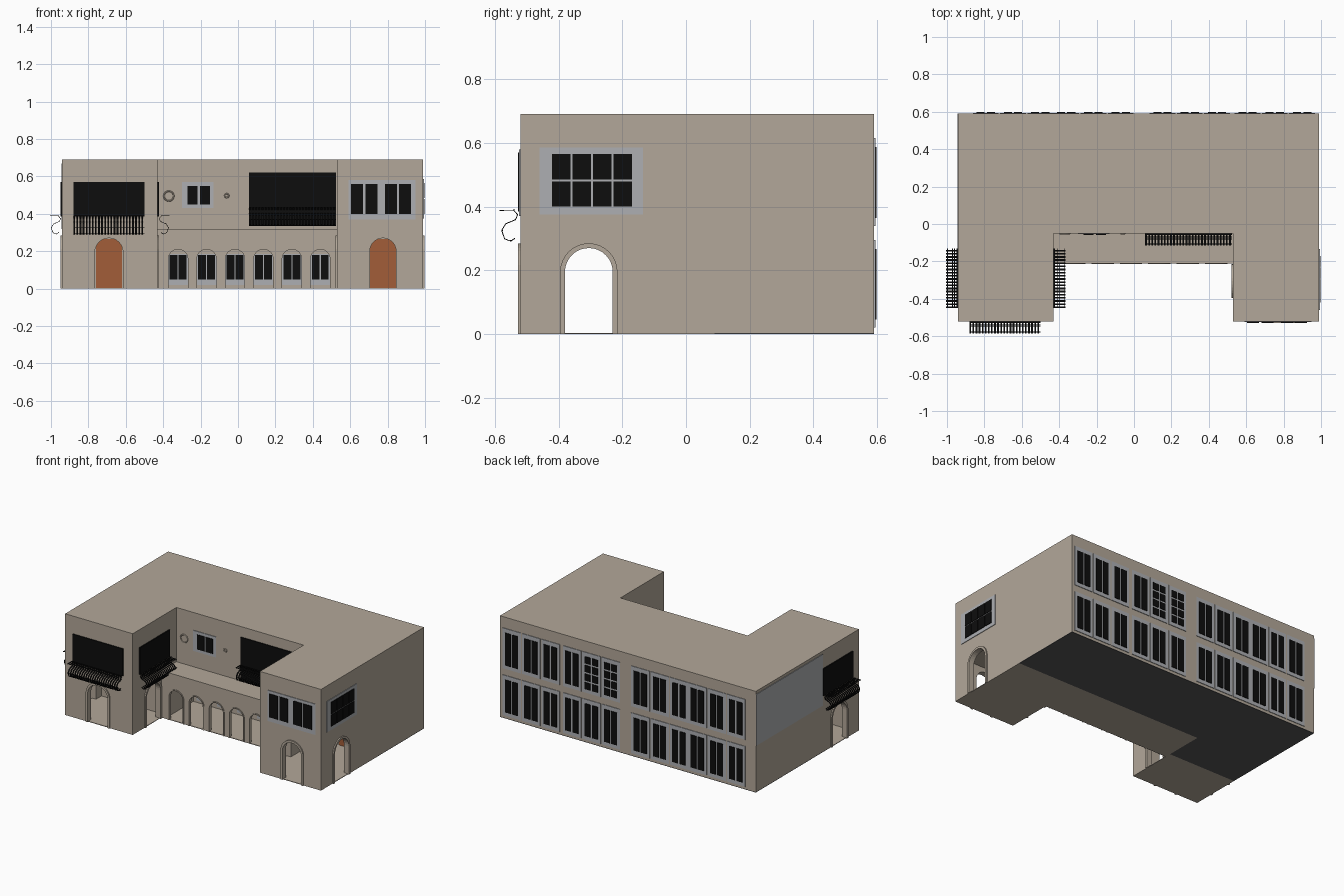
import bpy, bmesh, math

cube = bpy.data.objects.get("Cube")
if cube:
    bpy.data.objects.remove(cube, do_unlink=True)


def material(name, rgb):
    m = bpy.data.materials.new(name)
    m.use_nodes = True
    m.diffuse_color = (*rgb, 1)
    m.node_tree.nodes["Principled BSDF"].inputs["Base Color"].default_value = (*rgb, 1)
    return m


stone = material("beige_stone", (0.45, 0.39, 0.32))
grey = material("grey_frame", (0.42, 0.43, 0.45))
black = material("black_iron", (0.004, 0.004, 0.004))
terracotta = material("terracotta", (0.36, 0.11, 0.04))
dark = material("dark_base", (0.09, 0.09, 0.09))

PLACE = {"x": lambda u, v, d: (d, u, v),
         "y": lambda u, v, d: (u, d, v),
         "z": lambda u, v, d: (u, v, d)}


def finish(name, bm, mat):
    bmesh.ops.recalc_face_normals(bm, faces=bm.faces)
    mesh = bpy.data.meshes.new(name)
    bm.to_mesh(mesh)
    bm.free()
    mesh.materials.append(mat)
    ob = bpy.data.objects.new(name, mesh)
    bpy.context.collection.objects.link(ob)
    return ob


def add_prism(bm, axis, pts, d0, d1):
    at = PLACE[axis]
    rings = [[bm.verts.new(at(u, v, d)) for u, v in pts] for d in (d0, d1)]
    bm.faces.new(rings[0])
    bm.faces.new(rings[1])
    for i in range(len(pts)):
        j = (i + 1) % len(pts)
        bm.faces.new((rings[0][i], rings[0][j], rings[1][j], rings[1][i]))


def prism(name, axis, pts, d0, d1, mat=stone):
    bm = bmesh.new()
    add_prism(bm, axis, pts, d0, d1)
    return finish(name, bm, mat)


def rect(u0, u1, v0, v1):
    return [(u0, v0), (u1, v0), (u1, v1), (u0, v1)]


def arch(centre, half, top, bottom, steps=16):
    spring = top - half
    arc = [(centre + half * math.cos(math.pi * i / steps),
            spring + half * math.sin(math.pi * i / steps)) for i in range(steps + 1)]
    return [(centre + half, bottom)] + arc + [(centre - half, bottom)]


def boolean(target, tool, operation="DIFFERENCE"):
    mod = target.modifiers.new("cut", "BOOLEAN")
    mod.object, mod.operation, mod.solver = tool, operation, "EXACT"
    bpy.context.view_layer.objects.active = target
    bpy.ops.object.modifier_apply(modifier=mod.name)
    bpy.data.objects.remove(tool, do_unlink=True)


# Overall plan
L, R, FRONT, BACK, TOP = -0.94, 0.99, -0.52, 0.59, 0.69
IN_L, IN_R, RECESS, GALLERY, TERRACE = -0.43, 0.53, -0.05, -0.21, 0.32
PORCH, PORCH_L, FLOOR = 0.09, -0.17, 0.004


def footprint(inner):
    return [(L, FRONT), (IN_L, FRONT), (IN_L, inner), (IN_R, inner),
            (IN_R, FRONT), (R, FRONT), (R, BACK), (L, BACK)]


# Main walls: two storeys joined, with the terrace in between
walls = prism("walls", "z", footprint(GALLERY), FLOOR, TERRACE)
boolean(walls, prism("upper", "z", footprint(RECESS), TERRACE, TOP), "UNION")

# Hollow porches on the ground floor
for box in (rect(L + .03, IN_L - .03, FRONT + .03, PORCH_L),
            rect(IN_R + .03, R - .03, FRONT + .03, PORCH),
            rect(IN_L + .03, IN_R - .03, GALLERY + .02, PORCH)):
    boolean(walls, prism("hollow", "z", box, -0.1, 0.3))

# Archways
SIDE = (-0.305, 0.075, 0.27)
WINGS = [(-0.69, 0.075, 0.27), (0.775, 0.07, 0.27)]
SMALL = [(-0.32 + 0.152 * i, 0.052, 0.21) for i in range(6)]
boolean(walls, prism("cutter", "x", arch(*SIDE, -0.1), -1.1, 1.1))
for a in WINGS:
    boolean(walls, prism("cutter", "y", arch(*a, -0.1), -0.6, -0.45))
for a in SMALL:
    boolean(walls, prism("cutter", "y", arch(*a, -0.1), -0.25, -0.15))

# Ground slabs: pale porch paving and the dark base of the closed rooms
prism("porch_floor", "z", [(L, FRONT), (IN_L, FRONT), (IN_L, GALLERY), (IN_R, GALLERY),
                           (IN_R, FRONT), (R, FRONT), (R, PORCH), (IN_L, PORCH),
                           (IN_L, PORCH_L), (L, PORCH_L)], 0, FLOOR)
prism("closed_base", "z", [(L, PORCH_L), (IN_L, PORCH_L), (IN_L, PORCH), (R, PORCH),
                           (R, BACK), (L, BACK)], 0, FLOOR, dark)


def arch_trim(name, axis, a, wall, out, width=0.015):
    c, half, top = a
    pts = arch(c, half + width, top + width, 0) + arch(c, half, top, 0)[::-1]
    prism(name, axis, pts, wall, wall + out)


for i, a in enumerate(WINGS):
    arch_trim(f"wing_arch_trim_{i}", "y", a, FRONT, -0.008)
for i, (x, out) in enumerate(((L, -.008), (IN_L, .008), (IN_R, -.008), (R, .008))):
    arch_trim(f"side_arch_trim_{i}", "x", SIDE, x, out)
for i, a in enumerate(SMALL):
    arch_trim(f"gallery_arch_trim_{i}", "y", a, GALLERY, -0.004, 0.008)

# Doors at the back of the wing porches
for c, y in ((-0.69, PORCH_L), (0.775, PORCH)):
    prism("porch_door", "y", rect(c - .07, c + .07, FLOOR, .265), y, y - .006, terracotta)


def window(name, axis, wall, sign, frame, panes):
    """Frame plate with dark panes on top; panes are (u0, u1, v0, v1)."""
    if frame:
        prism(name + "_frame", axis, rect(*frame), wall, wall + sign * .004, grey)
    bm = bmesh.new()
    for p in panes:
        add_prism(bm, axis, rect(*p), wall, wall + sign * .008)
    finish(name + "_panes", bm, black)


def split(u0, u1, v0, v1, cols, rows=1, gap=0.012):
    w, h = (u1 - u0 + gap) / cols, (v1 - v0 + gap) / rows
    return [(u0 + i * w, u0 + (i + 1) * w - gap, v0 + j * h, v0 + (j + 1) * h - gap)
            for i in range(cols) for j in range(rows)]


# Upper windows of the right wing and the recess
window("right_wing_window", "y", FRONT, -1, (.59, .95, .37, .58),
       split(.605, .745, .40, .56, 2) + split(.785, .925, .40, .56, 2))
window("right_side_window", "x", R, 1, (-.46, -.135, .375, .585),
       split(-.42, -.17, .40, .565, 4, 2, .006))
window("recess_window", "y", RECESS, -1, (-.30, -.13, .43, .57),
       split(-.27, -.15, .45, .55, 2))

# Windows behind the gallery arches
for c, half, top in SMALL:
    window("gallery_window", "y", PORCH, -1, (c - .052, c + .052, .02, .185),
           split(c - .045, c + .045, .05, .18, 2, 1, .006))

# Two rows of windows along the back, in four groups of three
for g, start in enumerate((.85, .395, -.12, -.55)):
    for k in range(3):
        x = start - .146 * k
        for z in (.045, .365):
            rows = 4 if g == 1 and k > 0 and z > .3 else 1
            window("back_window", "y", BACK, 1, (x - .02, x + .118, z - .025, z + .25),
                   split(x, x + .098, z, z + .222, 2, rows))

# Long grey panel on the left wall
prism("left_wall_panel", "x", rect(-.13, BACK, TERRACE, .67), L, L - .004, grey)

# Curled profile of a balcony bar: distance from wall, height below rail
BAR = [(.065, 0), (.02, 0), (.007, -.015), (.014, -.032), (.045, -.045),
       (.057, -.065), (.048, -.09), (.03, -.097), (.018, -.088)]


def balcony(name, axis, wall, sign, u0, u1, rail, window_top, window_base):
    window(name + "_door", axis, wall, sign, None, [(u0, u1, window_base, window_top)])
    at = PLACE[axis]
    bm = bmesh.new()
    count = round((u1 - u0) / .0165)
    pitch = (u1 - u0) / count
    for i in range(count):
        u = u0 + i * pitch
        rows = [[bm.verts.new(at(u + s, rail + z, wall + sign * d)) for s in (0, .009)]
                for d, z in BAR]
        for a, b in zip(rows, rows[1:]):
            bm.faces.new((a[0], a[1], b[1], b[0]))
    # Long rails tie the bars together
    for d, z in (BAR[1], BAR[5], BAR[7]):
        c = wall + sign * d
        add_prism(bm, axis, rect(u0, u1, rail + z - .002, rail + z + .002), c - .002, c + .002)
    ob = finish(name, bm, black)
    ob.modifiers.new("thickness", "SOLIDIFY").thickness = .003


balcony("front_balcony", "y", FRONT, -1, -.88, -.50, .39, .57, .385)
balcony("left_balcony", "x", L, -1, -.45, -.13, .39, .57, .385)
balcony("courtyard_balcony", "x", IN_L, 1, -.45, -.13, .39, .57, .385)
balcony("recess_balcony", "y", RECESS, -1, .06, .525, .435, .62, .34)

# Small wall ornaments beside the recess window
for x, z, r in ((-.37, .495, .026), (-.06, .497, .01)):
    bpy.ops.mesh.primitive_torus_add(major_radius=r, minor_radius=.004, major_segments=20,
                                     minor_segments=6, location=(x, RECESS - .003, z),
                                     rotation=(math.pi / 2, 0, 0))
    bpy.context.object.name = "wall_ornament"
    bpy.context.object.data.materials.append(stone)
